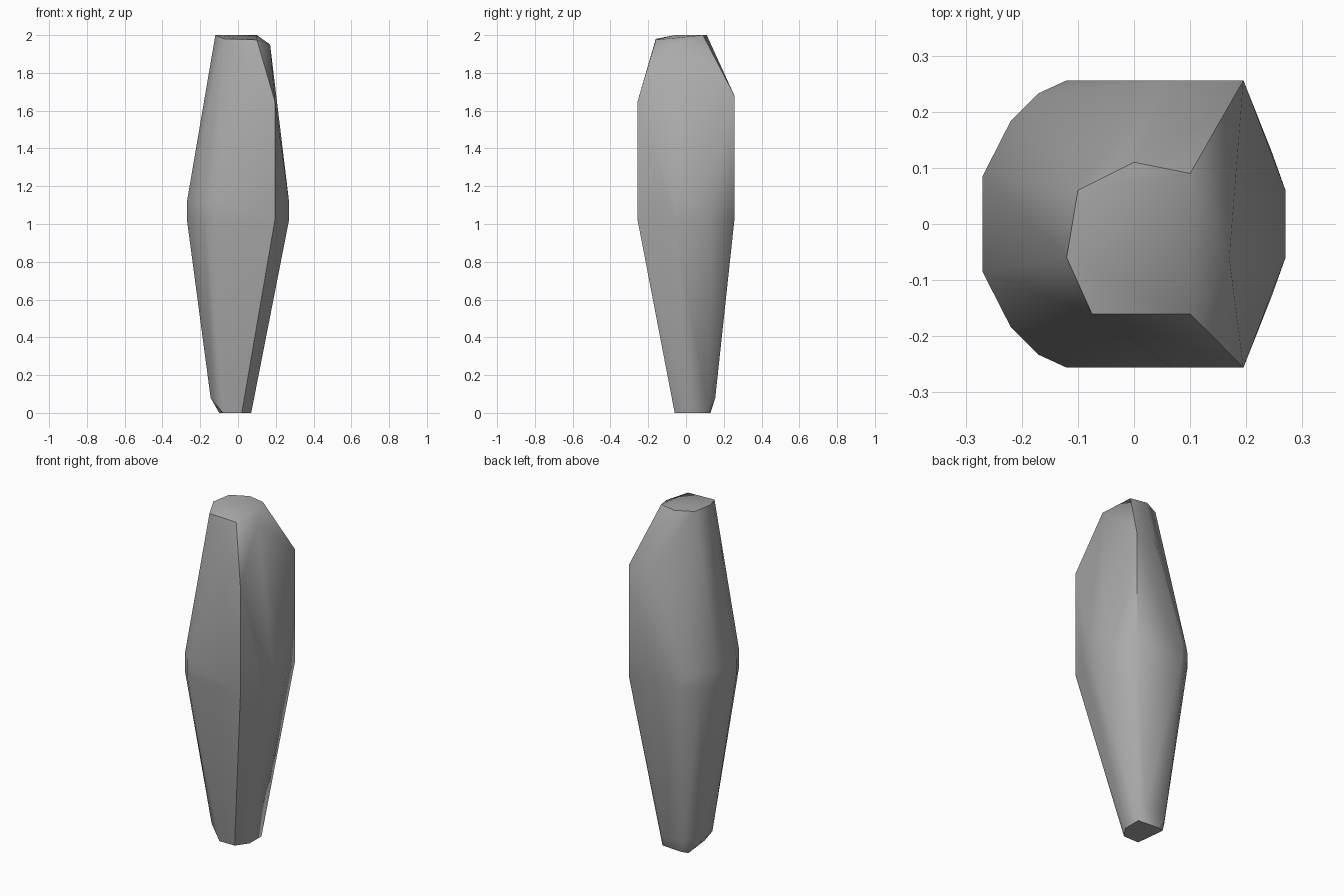
import bpy, bmesh, math

cube = bpy.data.objects.get("Cube")
if cube:
    bpy.data.objects.remove(cube, do_unlink=True)

stone = bpy.data.materials.new("stone_grey")
stone.use_nodes = True
colour = (0.4, 0.4, 0.4, 1)
stone.diffuse_color = colour
stone.node_tree.nodes["Principled BSDF"].inputs["Base Color"].default_value = colour

# Tilted crown facet
points = [(0, .11, 2), (.1, .09, 2), (.17, -.06, 1.95), (.1, -.16, 1.975),
          (-.075, -.16, 1.98), (-.12, -.06, 2), (-.1, .06, 2)]

# Waist ring, mirrored front to back, with a short upright band
half_ring = [(.195, .256), (.245, .13), (.27, .06), (-.27, .085),
             (-.22, .183), (-.17, .233), (-.12, .256)]
for side in (1, -1):
    for x, y in half_ring:
        points += [(x, side * y, 1.02), (x, side * y, 1.12)]
    # High shoulders of the flat front and back
    points += [(x, side * .256, 1.665 + side * .015) for x in (.07, .195)]

# Small chipped foot
points += [(.02, -.06, 0), (-.08, -.06, 0), (.07, .01, 0), (.07, .12, 0),
           (-.06, .13, 0), (-.1, .12, 0), (-.145, -.04, .08),
           (-.145, .08, .08), (-.09, .155, .08), (.05, .155, .08)]

# Wrap the outline points into one faceted shard
bm = bmesh.new()
for p in points:
    bm.verts.new(p)
hull = bmesh.ops.convex_hull(bm, input=bm.verts)
loose = {v for v in hull["geom_interior"] + hull["geom_unused"]
         if isinstance(v, bmesh.types.BMVert)}
bmesh.ops.delete(bm, geom=list(loose), context='VERTS')
bmesh.ops.dissolve_limit(bm, angle_limit=math.radians(2),
                         verts=bm.verts, edges=bm.edges)
bmesh.ops.recalc_face_normals(bm, faces=bm.faces)

mesh = bpy.data.meshes.new("stone_shard")
bm.to_mesh(mesh)
bm.free()
mesh.materials.append(stone)
shard = bpy.data.objects.new("stone_shard", mesh)
bpy.context.collection.objects.link(shard)

# Soft shading across the body, crisp main ridges
bpy.ops.object.select_all(action='DESELECT')
shard.select_set(True)
bpy.context.view_layer.objects.active = shard
bpy.ops.object.shade_smooth_by_angle(angle=math.radians(48))
